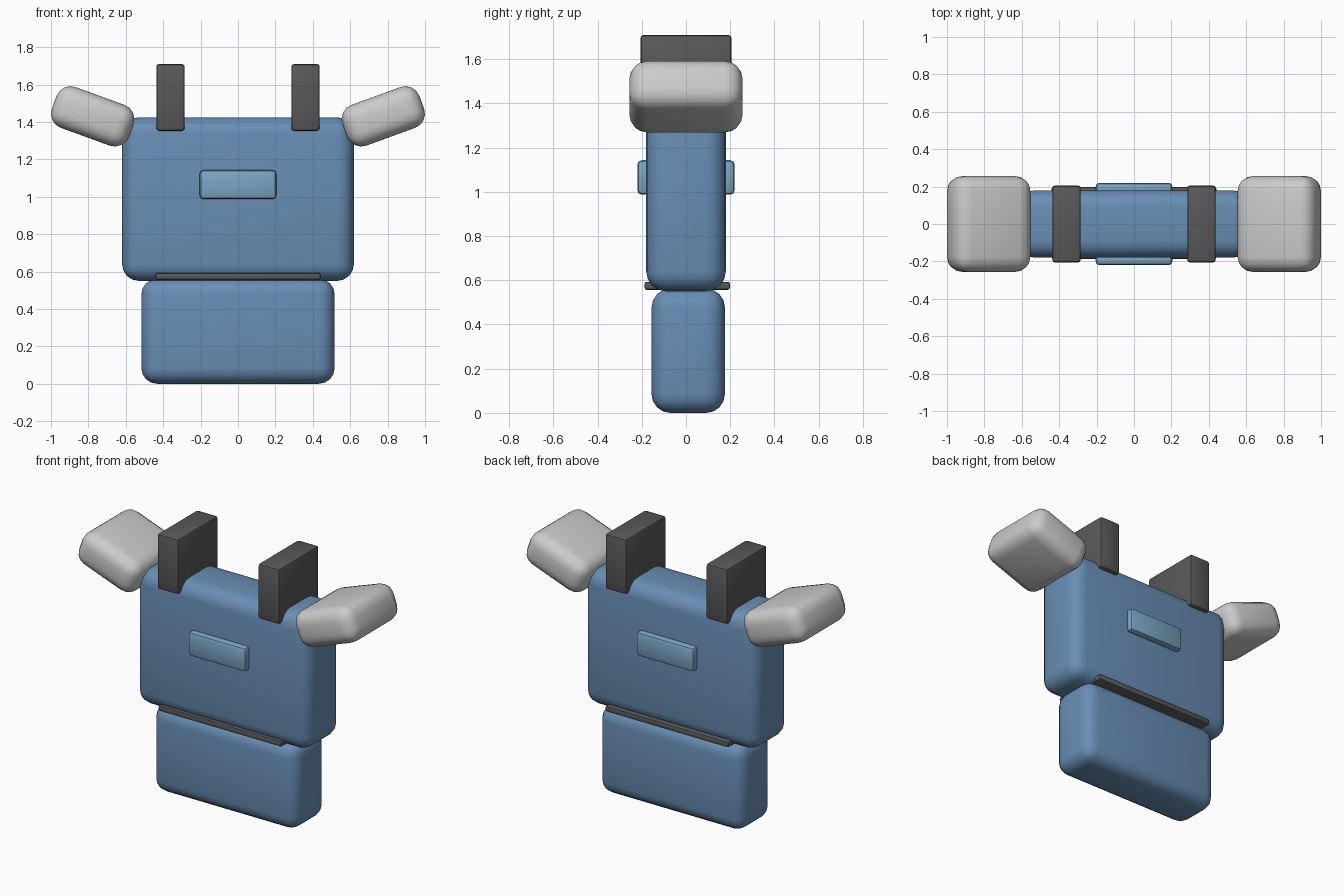
import bpy, math

if "Cube" in bpy.data.objects:
    bpy.data.objects.remove(bpy.data.objects["Cube"])


def material(name, rgb):
    m = bpy.data.materials.new(name)
    m.diffuse_color = (*rgb, 1)
    m.use_nodes = True
    m.node_tree.nodes["Principled BSDF"].inputs["Base Color"].default_value = m.diffuse_color
    return m


blue = material("blue_cloth", (0.14, 0.27, 0.46))
plate_blue = material("plate_blue", (0.20, 0.38, 0.55))
dark = material("dark_webbing", (0.10, 0.10, 0.105))


def block(name, lo, hi, bevel, segments, mat=None, tilt=0):
    """Bevelled box between two corners, optionally tilted about y."""
    center = [(a + b) / 2 for a, b in zip(lo, hi)]
    bpy.ops.mesh.primitive_cube_add(size=1, location=center)
    ob = bpy.context.object
    ob.name = name
    ob.scale = [b - a for a, b in zip(lo, hi)]
    bpy.ops.object.transform_apply(location=False, rotation=False, scale=True)
    mod = ob.modifiers.new("bevel", "BEVEL")
    mod.width = bevel
    mod.segments = segments
    bpy.ops.object.modifier_apply(modifier=mod.name)
    bpy.ops.object.shade_smooth_by_angle(angle=math.radians(35))
    ob.rotation_euler.y = tilt
    if mat:
        ob.data.materials.append(mat)
    return ob


# Body
block("chest", (-0.62, -0.18, 0.55), (0.62, 0.18, 1.425), 0.09, 4, blue)
block("abdomen", (-0.517, -0.156, 0.0), (0.517, 0.176, 0.562), 0.085, 4, blue)

# Belt strip between chest and abdomen
block("belt", (-0.44, -0.187, 0.557), (0.44, 0.198, 0.593), 0.008, 2, dark)

# Badge plates on front and back
block("front_plate", (-0.205, -0.22, 0.987), (0.205, -0.16, 1.143), 0.02, 2, plate_blue)
block("back_plate", (-0.205, 0.16, 0.987), (0.205, 0.22, 1.143), 0.02, 2, plate_blue)

# Shoulder straps and tilted shoulder pads, both sides
for side, s in (("left", -1), ("right", 1)):
    cx = s * 0.361
    block(side + "_strap", (cx - 0.076, -0.206, 1.353), (cx + 0.076, 0.206, 1.71),
          0.015, 2, dark)
    px = s * 0.777
    block(side + "_shoulder_pad", (px - 0.219, -0.256, 1.43 - 0.116),
          (px + 0.219, 0.256, 1.43 + 0.116), 0.08, 4, tilt=-s * math.radians(20))
